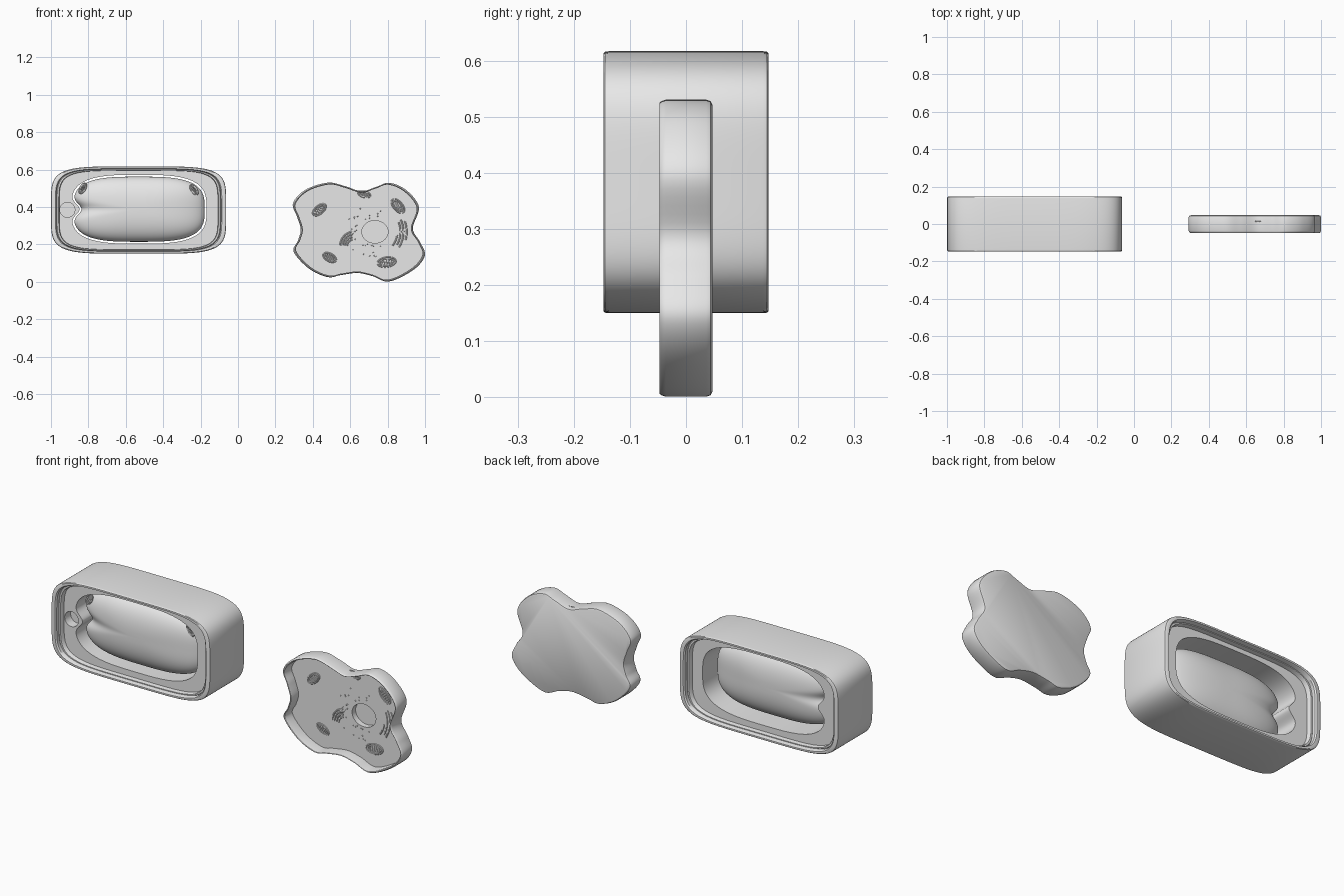
import bpy, bmesh, math, random
from mathutils import Vector

if "Cube" in bpy.data.objects:
    bpy.data.objects.remove(bpy.data.objects["Cube"])

random.seed(4)
N = 192
GREY = bpy.data.materials.new("light grey")
GREY.diffuse_color = (0.8, 0.8, 0.8, 1)
GREY.use_nodes = True
GREY.node_tree.nodes["Principled BSDF"].inputs["Base Color"].default_value = GREY.diffuse_color


def finish(name, bm):
    bmesh.ops.recalc_face_normals(bm, faces=bm.faces)
    me = bpy.data.meshes.new(name)
    bm.to_mesh(me)
    bm.free()
    me.materials.append(GREY)
    ob = bpy.data.objects.new(name, me)
    bpy.context.collection.objects.link(ob)
    return ob


def loft(bm, rings, closed=False, caps=False):
    """Skin a list of (outline, y) rings; outlines are lists of (x, z)."""
    vs = [[bm.verts.new((x, y, z)) for x, z in pts] for pts, y in rings]
    n = len(vs[0])
    pairs = list(zip(vs, vs[1:])) + ([(vs[-1], vs[0])] if closed else [])
    for a, b in pairs:
        for i in range(n):
            j = (i + 1) % n
            bm.faces.new((a[i], a[j], b[j], b[i]))
    if caps:
        bm.faces.new(vs[0])
        bm.faces.new(vs[-1])


def rounded(cx, cz, a, b, n, notch=0.0):
    """Superellipse outline, optionally pinched in at its left end."""
    out = []
    for i in range(N):
        t = 2 * math.pi * i / N
        c, s = math.cos(t), math.sin(t)
        k = (abs(c) ** n + abs(s) ** n) ** (-1 / n)
        x, z = a * c * k, b * s * k
        if c < 0:
            x += notch * math.exp(-(z / 0.04) ** 2) * abs(x) / a
        out.append((cx + x, cz + z))
    return out


def scaled(pts, s, c):
    return [(c[0] + (x - c[0]) * s, c[1] + (z - c[1]) * s) for x, z in pts]


def smooth_loop(pts, sub=8):
    """Closed Catmull-Rom curve through the points."""
    p = [Vector(q) for q in pts]
    n = len(p)
    out = []
    for i in range(n):
        a, b, c, d = p[i - 1], p[i], p[(i + 1) % n], p[(i + 2) % n]
        for k in range(sub):
            t = k / sub
            v = 0.5 * (2 * b + (c - a) * t + (2 * a - 5 * b + 4 * c - d) * t * t
                       + (3 * b - a - 3 * c + d) * t ** 3)
            out.append((v.x, v.y))
    return out


def mirrored(profile):
    """Close a front half-profile (scale, y) with its back half."""
    return profile + [(s, -y) for s, y in reversed(profile)]


# ---------- box-shaped cell ----------
BC = (-0.5315, 0.3835)
box = rounded(*BC, 0.4685, 0.2335, 5)


def box_ring(name, half):
    bm = bmesh.new()
    loft(bm, [(scaled(box, s, BC), y) for s, y in mirrored(half)], closed=True)
    return finish(name, bm)


box_ring("cell_wall", [(1.0, -0.137), (0.996, -0.144), (0.985, -0.147),
                       (0.95, -0.147), (0.938, -0.14)])
box_ring("wall_membrane", [(0.94, -0.12), (0.93, -0.125), (0.912, -0.125), (0.905, -0.12)])

# slab with an opening for the vacuole
VC = (-0.53, 0.388)
hole = rounded(*VC, 0.362, 0.184, 3.2, 0.045)
slab_edge = scaled(box, 0.915, BC)
bm = bmesh.new()
loft(bm, [(slab_edge, -0.1), (hole, -0.1), (hole, 0.1), (slab_edge, 0.1)], closed=True)
slab = finish("wall_cell_slab", bm)

# round pocket for the nucleus
bm = bmesh.new()
pocket = [(-0.912 + 0.04 * math.cos(i * math.pi / 24), 0.385 + 0.04 * math.sin(i * math.pi / 24))
          for i in range(48)]
loft(bm, [(pocket, -0.2), (pocket, -0.05)], caps=True)
cutter = finish("nucleus_pocket_cutter", bm)
cutter.hide_render = True
cutter.hide_viewport = True
cut = slab.modifiers.new("nucleus pocket", 'BOOLEAN')
cut.object = cutter
cut.operation = 'DIFFERENCE'
cut.solver = 'EXACT'

# pillow-shaped vacuole
vac = rounded(*VC, 0.352, 0.174, 3.2, 0.045)
bm = bmesh.new()
steps = 32
rings = []
for i in range(1, steps):
    t = math.pi * i / steps
    rings.append((scaled(vac, math.sin(t) ** 0.8, VC), -0.02 - 0.085 * math.cos(t)))
loft(bm, rings, caps=True)
finish("vacuole", bm)

# ---------- wavy cell ----------
outline = smooth_loop([
    (.48, .53), (.57, .512), (.66, .485), (.74, .508), (.81, .529), (.90, .49), (.967, .40),
    (.935, .285), (.975, .21), (.999, .14), (.94, .065), (.81, .002), (.72, .03), (.64, .047),
    (.55, .036), (.48, .025), (.38, .07), (.298, .16), (.32, .22), (.335, .28), (.315, .35),
    (.294, .42), (.36, .492)])
AC = (0.645, 0.265)
NC = Vector((0.732, 0.267))
nucleus = []
for p in outline:
    d = (Vector(p) - NC).normalized()
    nucleus.append((NC.x + 0.07 * d.x, NC.y + 0.06 * d.y))
FLOOR = 0.015
bm = bmesh.new()
rings = [(scaled(outline, s, AC), y) for s, y in [
    (0.965, 0.047), (0.99, 0.044), (1, 0.036), (1, -0.036), (0.99, -0.044), (0.98, -0.047),
    (0.968, -0.045), (0.962, -0.038), (0.962, FLOOR)]]
loft(bm, rings + [(nucleus, FLOOR), (nucleus, 0.045)], caps=True)
finish("wavy_cell_body", bm)


# ---------- small organelles ----------
def tube(bm, pts, y, r, closed=False):
    """Thin half-sunk bead along a flat path."""
    n = len(pts)
    sections = []
    for i, p in enumerate(pts):
        a = Vector(pts[i - 1] if closed or i else p)
        b = Vector(pts[(i + 1) % n] if closed or i < n - 1 else p)
        d = (b - a).normalized()
        side = Vector((-d.y, d.x))
        sections.append([bm.verts.new((p[0] + side.x * r * math.cos(u), y - r * math.sin(u),
                                       p[1] + side.y * r * math.cos(u)))
                         for u in (k * math.pi / 3 for k in range(6))])
    pairs = list(zip(sections, sections[1:])) + ([(sections[-1], sections[0])] if closed else [])
    for s, t in pairs:
        for k in range(6):
            m = (k + 1) % 6
            bm.faces.new((s[k], s[m], t[m], t[k]))
    if not closed:
        bm.faces.new(sections[0])
        bm.faces.new(sections[-1])


def mitochondrion(name, x, z, y, length, width, degrees):
    a = math.radians(degrees)

    def place(u, v):
        return (x + u * math.cos(a) - v * math.sin(a), z + u * math.sin(a) + v * math.cos(a))
    bm = bmesh.new()
    for f in (1.0, 0.75):
        tube(bm, [place(length * f * math.cos(t), width * f * math.sin(t))
                  for t in (i * math.pi / 12 for i in range(24))], y, 0.0035, True)
    for k in range(-2, 3):
        u = k * 0.26 * length
        v = 0.55 * width * math.sqrt(1 - (u / length) ** 2)
        tube(bm, [place(u, -v), place(u, v)], y, 0.003)
    finish(name, bm)


for i, (x, z, ln, w, ang) in enumerate([
        (.435, .385, .042, .022, 40), (.675, .468, .034, .016, -15), (.855, .405, .045, .024, -50),
        (.49, .13, .038, .021, -28), (.795, .105, .05, .026, 8)]):
    mitochondrion(f"mitochondrion_{i + 1}", x, z, FLOOR, ln, w, ang)
mitochondrion("wall_cell_mitochondrion_left", -.83, .5, -.066, .03, .015, 62)
mitochondrion("wall_cell_mitochondrion_right", -.235, .492, -.066, .03, .015, -55)

# folded sheets beside the nucleus, and the stacked curved sacs
bm = bmesh.new()
for r, lo, hi in ((.12, -38, -8), (.137, -30, 22), (.153, -32, 25), (.17, -15, 20)):
    tube(bm, [(NC.x + r * math.cos(math.radians(lo + (hi - lo) * i / 12)),
               NC.y + r * math.sin(math.radians(lo + (hi - lo) * i / 12)))
              for i in range(13)], FLOOR, 0.004)
finish("folded_sheets", bm)
bm = bmesh.new()
for k in range(4):
    r = 0.035 + 0.014 * k
    tube(bm, [(.615 + r * math.cos(math.radians(95 + 9 * i)) * 0.9,
               .19 + r * math.sin(math.radians(95 + 9 * i))) for i in range(10)], FLOOR, 0.004)
finish("stacked_sacs", bm)

# scattered dots
bm = bmesh.new()
for i in range(34):
    a = random.uniform(1.2, 5.0)
    r = random.uniform(0.09, 0.19)
    ball = bmesh.ops.create_icosphere(bm, subdivisions=1, radius=0.0035)
    bmesh.ops.translate(bm, verts=ball["verts"],
                        vec=(NC.x + r * math.cos(a), FLOOR, NC.y + 0.75 * r * math.sin(a)))
finish("ribosome_dots", bm)

# smooth shading with crisp edges
for ob in bpy.context.collection.objects:
    if not ob.hide_render:
        ob.select_set(True)
        bpy.context.view_layer.objects.active = ob
bpy.ops.object.shade_smooth_by_angle(angle=math.radians(35))
